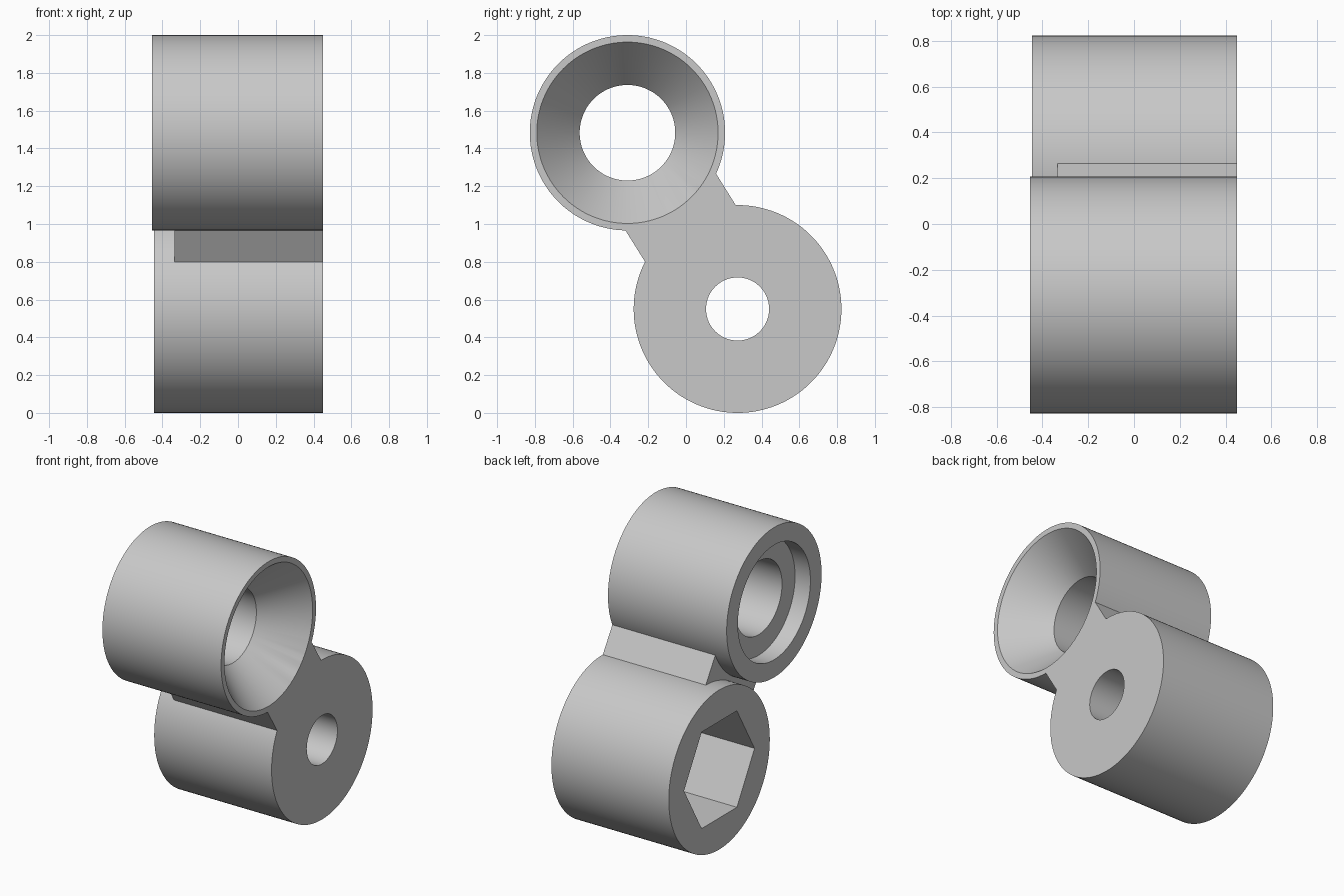
import bpy
import bmesh
import math

cube = bpy.data.objects.get("Cube")
if cube:
    bpy.data.objects.remove(cube, do_unlink=True)

# Main dimensions: axis positions (y, z), radii and ends along x
UPPER, UPPER_R = (-0.31, 1.483), 0.517
LOWER, LOWER_R = (0.273, 0.55), 0.55
RIGHT = 0.45
UPPER_LEFT, LOWER_LEFT, WEB_LEFT = -0.455, -0.445, -0.335

grey = bpy.data.materials.new("light_grey")
grey.use_nodes = True
grey.diffuse_color = (0.58, 0.58, 0.58, 1)
grey.node_tree.nodes["Principled BSDF"].inputs["Base Color"].default_value = grey.diffuse_color


def make_object(name, bm):
    bmesh.ops.recalc_face_normals(bm, faces=bm.faces)
    mesh = bpy.data.meshes.new(name)
    bm.to_mesh(mesh)
    bm.free()
    mesh.materials.append(grey)
    obj = bpy.data.objects.new(name, mesh)
    bpy.context.collection.objects.link(obj)
    return obj


def lathe(name, centre, profile, sides=128):
    """Closed solid turned about the x direction from (x, radius) pairs."""
    bm = bmesh.new()
    rings = []
    for x, r in profile:
        angles = [2 * math.pi * i / sides for i in range(sides)]
        rings.append([bm.verts.new((x, centre[0] + r * math.cos(a),
                                    centre[1] + r * math.sin(a))) for a in angles])
    for a, b in zip(rings, rings[1:]):
        for i in range(sides):
            j = (i + 1) % sides
            bm.faces.new((a[i], a[j], b[j], b[i]))
    bm.faces.new(rings[0])
    bm.faces.new(rings[-1])
    return make_object(name, bm)


def web_plate(name, half_width):
    """Straight plate joining the two axes."""
    dy, dz = LOWER[0] - UPPER[0], LOWER[1] - UPPER[1]
    length = math.hypot(dy, dz)
    side = (-dz / length * half_width, dy / length * half_width)
    corners = [(c[0] + s * side[0], c[1] + s * side[1])
               for c, s in ((UPPER, 1), (LOWER, 1), (LOWER, -1), (UPPER, -1))]
    bm = bmesh.new()
    face = bm.faces.new([bm.verts.new((WEB_LEFT, y, z)) for y, z in corners])
    new = bmesh.ops.extrude_face_region(bm, geom=[face])["geom"]
    bmesh.ops.translate(bm, vec=(RIGHT - WEB_LEFT, 0, 0),
                        verts=[v for v in new if isinstance(v, bmesh.types.BMVert)])
    bm.normal_update()
    return make_object(name, bm)


def combine(body, tool, operation):
    mod = body.modifiers.new(tool.name, 'BOOLEAN')
    mod.operation = operation
    mod.solver = 'EXACT'
    mod.object = tool
    bpy.context.view_layer.objects.active = body
    bpy.ops.object.modifier_apply(modifier=mod.name)
    bpy.data.objects.remove(tool, do_unlink=True)


# Two solid sleeves joined by the web
body = lathe("twin_sleeve_bracket", LOWER, [(LOWER_LEFT, LOWER_R), (RIGHT, LOWER_R)])
combine(body, web_plate("web", 0.283), 'UNION')
combine(body, lathe("upper_sleeve", UPPER, [(UPPER_LEFT, UPPER_R), (RIGHT, UPPER_R)]), 'UNION')

# Upper bore: counterbore on one end, conical mouth on the other
combine(body, lathe("upper_bore", UPPER, [
    (-0.6, 0.395), (-0.338, 0.395), (-0.338, 0.253),
    (0.18, 0.253), (RIGHT, 0.48), (0.6, 0.606)]), 'DIFFERENCE')

# Lower bore: hexagonal pocket, then a narrow round hole
combine(body, lathe("hex_pocket", LOWER, [(-0.6, 0.384), (0.0, 0.384)], 6), 'DIFFERENCE')
combine(body, lathe("bolt_hole", LOWER, [(-0.1, 0.167), (0.6, 0.167)]), 'DIFFERENCE')

# Smooth round walls, crisp rims
bpy.ops.object.select_all(action='DESELECT')
body.select_set(True)
bpy.context.view_layer.objects.active = body
bpy.ops.object.shade_smooth_by_angle(angle=math.radians(25))
